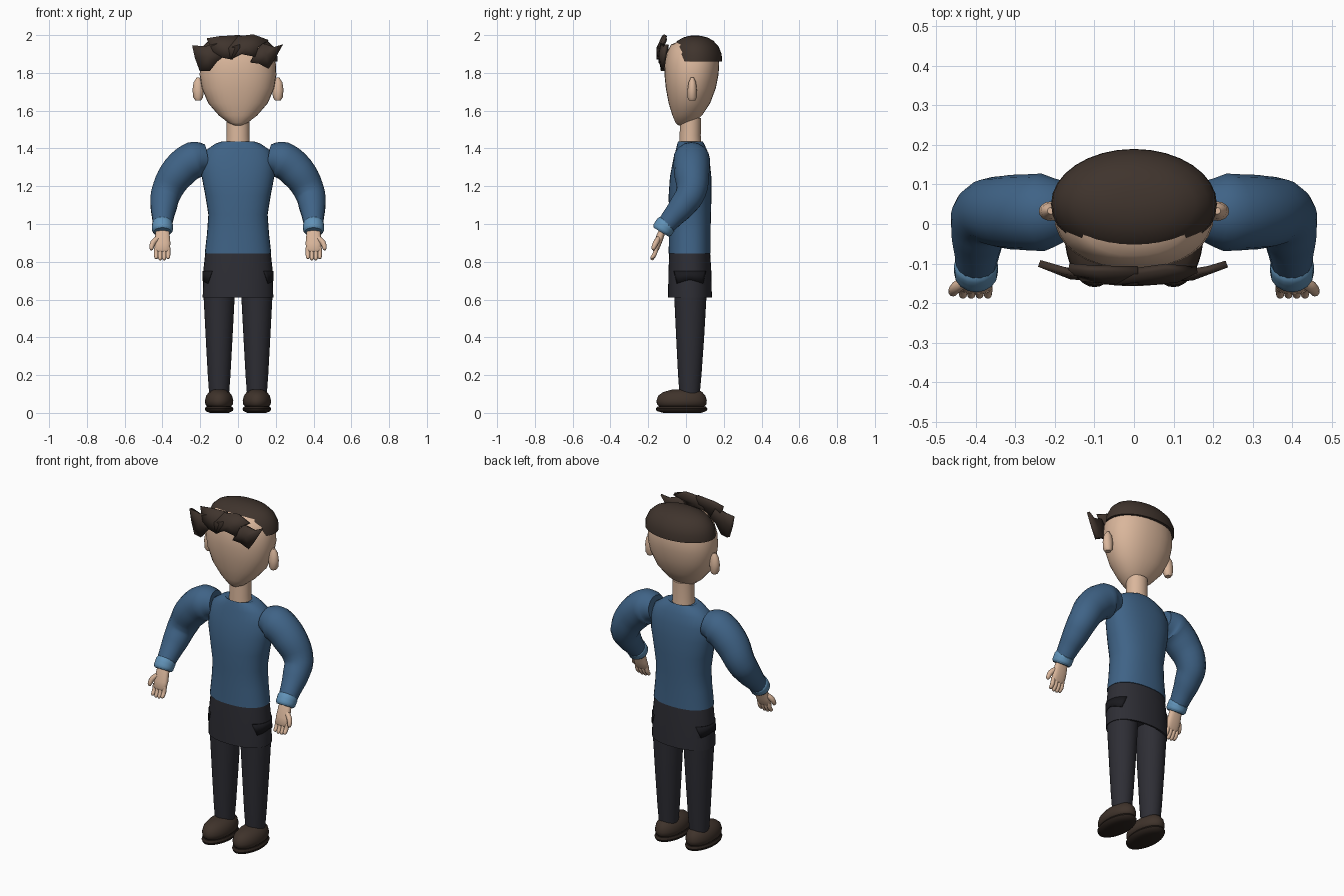
import bpy, bmesh, math
from mathutils import Vector

cube = bpy.data.objects.get("Cube")
if cube:
    bpy.data.objects.remove(cube, do_unlink=True)


def material(name, r, g, b):
    m = bpy.data.materials.new(name)
    m.use_nodes = True
    m.diffuse_color = (r, g, b, 1)
    node = m.node_tree.nodes["Principled BSDF"]
    node.inputs["Base Color"].default_value = (r, g, b, 1)
    node.inputs["Roughness"].default_value = 0.8
    return m


SKIN = material("skin", .70, .47, .33)
SHIRT = material("shirt blue", .05, .125, .24)
CUFF = material("cuff light blue", .12, .29, .48)
PANTS = material("pants charcoal", .027, .027, .035)
POCKET = material("pocket black", .01, .01, .013)
HAIR = material("hair dark brown", .05, .034, .026)
SHOE = material("shoe brown", .05, .033, .024)
SOLE = material("sole dark brown", .024, .016, .012)


def smooth(ob, angle=45):
    bpy.ops.object.select_all(action='DESELECT')
    ob.select_set(True)
    bpy.context.view_layer.objects.active = ob
    bpy.ops.object.shade_smooth_by_angle(angle=math.radians(angle))


def finish(name, bm, mat, angle=45):
    bmesh.ops.recalc_face_normals(bm, faces=bm.faces)
    me = bpy.data.meshes.new(name)
    bm.to_mesh(me)
    bm.free()
    me.materials.append(mat)
    ob = bpy.data.objects.new(name, me)
    bpy.context.collection.objects.link(ob)
    smooth(ob, angle)
    return ob


def oval(cx, hx, y0, y1, a, power=2):
    """Point at angle a on a rounded cross-section."""
    c, s = math.cos(a), math.sin(a)
    bend = lambda v: math.copysign(abs(v) ** (2 / power), v)
    return cx + hx * bend(c), (y0 + y1) / 2 + (y1 - y0) / 2 * bend(s)


def loft(name, mat, rows, cx=0, power=2, n=32, angle=50):
    """Stack of ovals; each row is height, half width, front y, back y."""
    bm = bmesh.new()
    rings = []
    for z, hx, y0, y1 in rows:
        rings.append([bm.verts.new((*oval(cx, hx, y0, y1, math.tau * i / n, power), z))
                      for i in range(n)])
    for a, b in zip(rings, rings[1:]):
        for i in range(n):
            j = (i + 1) % n
            bm.faces.new((a[i], a[j], b[j], b[i]))
    bm.faces.new(rings[0])
    bm.faces.new(rings[-1])
    return finish(name, bm, mat, angle)


def tube(name, mat, points, side=1, steps=5, sides=6):
    """Rounded tube through points of x, y, z, radius."""
    cu = bpy.data.curves.new(name, 'CURVE')
    cu.dimensions = '3D'
    cu.bevel_depth = 1
    cu.bevel_resolution = sides
    cu.use_fill_caps = True
    cu.resolution_u = steps
    sp = cu.splines.new('BEZIER')
    sp.bezier_points.add(len(points) - 1)
    for p, (x, y, z, r) in zip(sp.bezier_points, points):
        p.co = (side * x, y, z)
        p.radius = r
        p.handle_left_type = p.handle_right_type = 'AUTO'
    ob = bpy.data.objects.new(name, cu)
    bpy.context.collection.objects.link(ob)
    cu.materials.append(mat)
    bpy.ops.object.select_all(action='DESELECT')
    ob.select_set(True)
    bpy.context.view_layer.objects.active = ob
    bpy.ops.object.convert(target='MESH')
    smooth(bpy.context.view_layer.objects.active)


# Head, hair cap and neck
loft("head", SKIN, [
    (1.522, .02, -.04, .01), (1.535, .05, -.055, .04), (1.575, .102, -.072, .085),
    (1.64, .158, -.092, .128), (1.72, .192, -.107, .158), (1.79, .203, -.114, .172),
    (1.85, .2, -.112, .176), (1.91, .182, -.1, .165), (1.95, .145, -.08, .14),
    (1.97, .08, -.03, .09)], power=2.2)
loft("hair_cap", HAIR, [
    (1.86, .19, -.07, .17), (1.86, .21, -.09, .19), (1.9, .207, -.085, .189),
    (1.94, .188, -.07, .172), (1.97, .155, -.045, .145), (1.987, .11, -.015, .115),
    (1.996, .06, .015, .08), (1.998, .01, .04, .05)])
loft("neck", SKIN, [(1.41, .064, -.036, .082), (1.47, .06, -.034, .078),
                    (1.56, .06, -.03, .08)])

# Swept front locks, as outlines in x and z
LOCKS = {
    "left_tip": ((.235, 1.95), (.19, 1.935), (.13, 1.955), (.09, 1.91), (.065, 1.855),
                 (.11, 1.85), (.16, 1.822), (.19, 1.87)),
    "right_tip": ((-.24, 1.945), (-.17, 1.94), (-.11, 1.955), (-.07, 1.89), (-.11, 1.86),
                  (-.15, 1.81), (-.2, 1.81), (-.225, 1.88)),
    "left_middle": ((0, 1.99), (.08, 2.0), (.16, 1.97), (.11, 1.94), (.09, 1.885),
                    (.02, 1.9), (-.04, 1.87), (-.05, 1.93)),
    "right_middle": ((-.165, 1.98), (-.1, 1.99), (.01, 1.997), (.01, 1.93), (-.03, 1.87),
                     (-.08, 1.88), (-.13, 1.91)),
}
for key, outline in LOCKS.items():
    bm = bmesh.new()
    front = -.008 if "middle" in key else 0

    def place(x, z):
        return Vector((x, -.14 + front + .7 * x * x + max(0, z - 1.95) * .7, z))
    rim = [bm.verts.new(place(x, z)) for x, z in outline]
    mid = sum((v.co for v in rim), Vector()) / len(rim)
    hub = bm.verts.new(mid - Vector((0, .012, 0)))
    for a, b in zip(rim, rim[1:] + rim[:1]):
        bm.faces.new((a, b, hub))
    ob = finish("hair_lock_" + key, bm, HAIR, 30)
    thick = ob.modifiers.new("thickness", 'SOLIDIFY')
    thick.thickness = .018
    thick.offset = 0

# Sweater body and hips
loft("sweater", SHIRT, [
    (.845, .165, -.08, .12), (.845, .176, -.092, .131), (.95, .164, -.09, .13),
    (1.05, .157, -.09, .132), (1.15, .173, -.092, .135), (1.25, .192, -.085, .134),
    (1.33, .194, -.07, .126), (1.39, .17, -.055, .112), (1.425, .12, -.046, .096),
    (1.437, .085, -.042, .088), (1.43, .068, -.037, .083)], power=2.3)
HIP = [(.61, .187, -.095, .137), (.75, .184, -.093, .134), (.86, .172, -.088, .127)]
loft("hips", PANTS, [(.66, .165, -.08, .122), (.61, .172, -.085, .127)] + HIP, power=2.2)

for side, word in ((1, "left"), (-1, "right")):
    # Leg and shoe
    loft(word + "_leg", PANTS, [
        (.09, .052, -.034, .072), (.2, .06, -.042, .082), (.4, .071, -.052, .096),
        (.61, .082, -.062, .108), (.7, .084, -.065, .112)], cx=side * .1)
    loft(word + "_shoe", SHOE, [
        (.032, .06, -.14, .095), (.045, .073, -.154, .108), (.065, .075, -.156, .11),
        (.09, .069, -.148, .103), (.11, .054, -.122, .086), (.123, .03, -.075, .065)],
        cx=side * .1)
    loft(word + "_sole", SOLE, [
        (0, .05, -.12, .08), (.01, .072, -.155, .108), (.022, .076, -.16, .114),
        (.034, .068, -.15, .104)], cx=side * .1)

    # Hip pocket plate following the hip curve
    bm = bmesh.new()
    cols = []
    for k in range(13):
        t = k / 6 - 1
        low = .685 + .02 * (1 - abs(t))
        pair = []
        for z, reach in ((.75, 45), (low, 34)):
            a = math.radians(reach * t)
            f = (z - HIP[0][0]) / (HIP[1][0] - HIP[0][0])
            hx, y0, y1 = (p + (q - p) * f for p, q in zip(HIP[0][1:], HIP[1][1:]))
            x, y = oval(0, hx + .004, y0 - .004, y1 + .004, a, 2.2)
            pair.append(bm.verts.new((side * x, y, z)))
        cols.append(pair)
    for p, q in zip(cols, cols[1:]):
        bm.faces.new((p[0], q[0], q[1], p[1]))
    plate = finish(word + "_pocket", bm, POCKET)
    plate.modifiers.new("thickness", 'SOLIDIFY').thickness = .004

    # Ear
    loft(word + "_ear", SKIN, [
        (1.655, .016, .015, .05), (1.67, .026, .008, .057), (1.71, .03, .008, .057),
        (1.75, .024, .014, .053), (1.775, .008, .025, .042)], cx=side * .211, n=16)

    # Sleeve and cuff
    tube(word + "_sleeve", SHIRT, [
        (.165, .035, 1.35, .072), (.23, .03, 1.34, .098), (.315, .03, 1.275, .094),
        (.38, .025, 1.165, .08), (.393, -.02, 1.095, .071), (.398, -.075, 1.03, .057),
        (.4, -.11, .988, .05)], side)
    tube(word + "_cuff", CUFF, [
        (.4, -.098, 1.005, .05), (.4, -.106, .996, .056), (.4, -.126, .967, .055),
        (.4, -.132, .957, .047)], side, 3)

    # Hand, fingers and thumb
    loft(word + "_palm", SKIN, [
        (.975, .036, -.14, -.1), (.945, .038, -.155, -.112), (.9, .042, -.167, -.128),
        (.865, .04, -.177, -.143), (.855, .034, -.173, -.15)], cx=side * .4,
        power=2.6, n=20)
    for i in range(4):
        x = .37 + .021 * i
        tip = .806 + .006 * abs(i - 1.5)
        tube(f"{word}_finger_{i + 1}", SKIN, [
            (x, -.158, .875, .012), (x, -.166, .84, .012), (x, -.18, tip + .006, .01),
            (x, -.182, tip, .005)], side, 3, 3)
    tube(word + "_thumb", SKIN, [
        (.425, -.145, .925, .014), (.45, -.16, .9, .015), (.458, -.172, .872, .012),
        (.457, -.174, .862, .006)], side, 3, 3)
